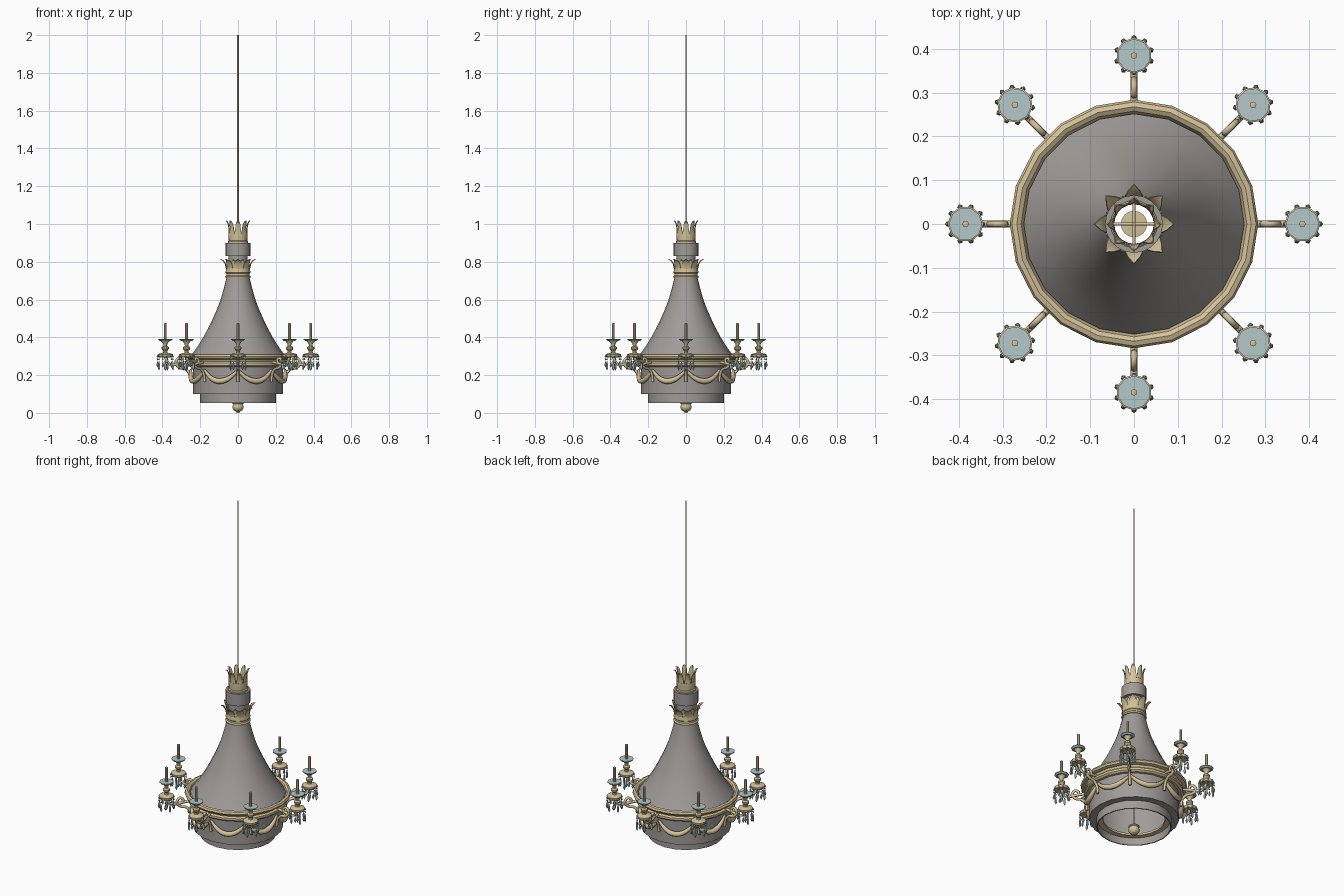
import bpy, bmesh, math
from mathutils import Matrix, Vector

if "Cube" in bpy.data.objects:
    bpy.data.objects.remove(bpy.data.objects["Cube"])

TAU = 2 * math.pi


def material(name, rgb):
    m = bpy.data.materials.new(name)
    m.diffuse_color = (*rgb, 1)
    m.use_nodes = True
    m.node_tree.nodes["Principled BSDF"].inputs["Base Color"].default_value = m.diffuse_color
    return m


GOLD = material("pale_gold", (0.66, 0.54, 0.32))
GREY = material("warm_grey", (0.35, 0.33, 0.315))
GLASS = material("blue_glass", (0.46, 0.58, 0.58))


def finish(name, bm, mat, angle=35):
    me = bpy.data.meshes.new(name)
    bm.to_mesh(me)
    bm.free()
    ob = bpy.data.objects.new(name, me)
    bpy.context.collection.objects.link(ob)
    me.materials.append(mat)
    bpy.ops.object.select_all(action='DESELECT')
    ob.select_set(True)
    bpy.context.view_layer.objects.active = ob
    bpy.ops.object.shade_smooth_by_angle(angle=math.radians(angle))
    return ob


def spin(bm, profile, n, at=(0, 0, 0), closed=False):
    """Revolve (radius, z) points about the z axis through `at`."""
    rings = []
    for r, z in profile:
        if r < 1e-6:
            rings.append([bm.verts.new((at[0], at[1], at[2] + z))] * n)
        else:
            rings.append([bm.verts.new((at[0] + r * math.cos(TAU * i / n),
                                        at[1] + r * math.sin(TAU * i / n), at[2] + z)) for i in range(n)])
    pairs = list(zip(rings, rings[1:])) + ([(rings[-1], rings[0])] if closed else [])
    for a, b in pairs:
        for i in range(n):
            j = (i + 1) % n
            quad = list(dict.fromkeys([a[i], a[j], b[j], b[i]]))
            bm.faces.new(quad)


def lathe(name, profile, mat, n=20, at=(0, 0, 0), closed=False):
    bm = bmesh.new()
    spin(bm, profile, n, at, closed)
    bmesh.ops.recalc_face_normals(bm, faces=bm.faces)
    return finish(name, bm, mat)


def tube(name, points, radii, mat, sides=6):
    """Sweep a round section along a list of points."""
    bm = bmesh.new()
    pts = [Vector(p) for p in points]
    rings = []
    side = None
    for k, p in enumerate(pts):
        t = (pts[min(k + 1, len(pts) - 1)] - pts[max(k - 1, 0)]).normalized()
        if side is None:
            side = t.orthogonal()
        side = (side - t * side.dot(t)).normalized()
        up = t.cross(side)
        rings.append([bm.verts.new(p + radii[k] * (side * math.cos(TAU * i / sides) + up * math.sin(TAU * i / sides)))
                      for i in range(sides)])
    for a, b in zip(rings, rings[1:]):
        for i in range(sides):
            j = (i + 1) % sides
            bm.faces.new((a[i], a[j], b[j], b[i]))
    bm.faces.new(rings[0])
    bm.faces.new(rings[-1])
    bmesh.ops.recalc_face_normals(bm, faces=bm.faces)
    return finish(name, bm, mat, 65)


def repeat(ob, count):
    """Turn linked copies of a part around the main axis."""
    for i in range(1, count):
        c = ob.copy()
        c.matrix_world = Matrix.Rotation(TAU * i / count, 4, 'Z')
        bpy.context.collection.objects.link(c)


def leaf(name, path, widths, turn=0):
    """Pointed leaf bending along (radius, z) points, with a raised midrib."""
    bm = bmesh.new()
    rows = [[bm.verts.new((r - 0.004 * abs(s), s * w, z)) for s in (-1, 0, 1)]
            for (r, z), w in zip(path, widths)]
    for a, b in zip(rows, rows[1:]):
        for k in (0, 1):
            bm.faces.new((a[k], a[k + 1], b[k + 1], b[k]))
    bmesh.ops.remove_doubles(bm, verts=bm.verts, dist=0.0005)
    bmesh.ops.solidify(bm, geom=bm.faces[:], thickness=0.003)
    bmesh.ops.rotate(bm, verts=bm.verts, matrix=Matrix.Rotation(turn, 3, 'Z'))
    bmesh.ops.recalc_face_normals(bm, faces=bm.faces)
    return finish(name, bm, GOLD)


def smooth_path(points, steps=4):
    """Catmull-Rom curve through the points."""
    p = [Vector(q) for q in points]
    p = [2 * p[0] - p[1]] + p + [2 * p[-1] - p[-2]]
    out = []
    for i in range(1, len(p) - 2):
        for k in range(steps):
            t = k / steps
            a, b, c, d = p[i - 1:i + 3]
            out.append(0.5 * (2 * b + (c - a) * t + (2 * a - 5 * b + 4 * c - d) * t * t + (3 * b - a - 3 * c + d) * t ** 3))
    return out + [p[-2]]


# Bell shade, collar and stepped drum (all open inside)
lathe("bell_shade", [(0.252, 0.30), (0.215, 0.35), (0.184, 0.40), (0.157, 0.45), (0.133, 0.50), (0.111, 0.55),
                     (0.092, 0.60), (0.075, 0.66), (0.060, 0.72), (0.052, 0.76)], GREY, 20)
lathe("neck", [(0.050, 0.74), (0.050, 0.83)], GREY)
lathe("collar", [(0.047, 0.83), (0.066, 0.83), (0.066, 0.90), (0.047, 0.90)], GREY, closed=True)
lathe("drum", [(0.245, 0.30), (0.239, 0.24), (0.239, 0.10), (0.200, 0.10), (0.200, 0.052),
               (0.194, 0.052), (0.194, 0.105), (0.233, 0.105), (0.233, 0.30)], GREY)

# Gold main ring, lower moulding and inner trim ring
lathe("main_ring", [(0.252, 0.292), (0.258, 0.306), (0.268, 0.312), (0.279, 0.308), (0.284, 0.298), (0.279, 0.288),
                    (0.262, 0.283), (0.250, 0.284)], GOLD, closed=True)
lathe("ring_band", [(0.240, 0.284), (0.262, 0.284), (0.256, 0.272), (0.264, 0.264), (0.264, 0.252),
                    (0.254, 0.244), (0.240, 0.244)], GOLD, closed=True)
lathe("inner_trim_ring", [(0.165, 0.095), (0.196, 0.095), (0.196, 0.107), (0.165, 0.107)], GOLD, closed=True)

# Hanging rod and bottom ball
lathe("hanging_rod", [(0, 0.04), (0.004, 0.04), (0.004, 2.0), (0, 2.0)], GOLD, 6)
lathe("bottom_ball", [(0, 0), (0.010, 0.002), (0.012, 0.008), (0.022, 0.013), (0.029, 0.024), (0.030, 0.034),
                      (0.025, 0.046), (0.030, 0.050), (0.030, 0.055), (0, 0.058)], GOLD, 16)

# Top crown with its leaves and cross bars
lathe("top_crown", [(0.045, 0.895), (0.054, 0.895), (0.054, 0.908), (0.049, 0.912), (0.051, 0.955),
                    (0.047, 0.955)], GOLD, closed=True)
repeat(leaf("top_leaf", [(0.051, 0.94), (0.050, 0.97), (0.053, 0.995), (0.060, 1.012), (0.067, 1.016)],
            [0.020, 0.015, 0.013, 0.009, 0.0]), 8)
for k in (0, 1):
    a = k * math.pi / 2
    d = Vector((math.cos(a), math.sin(a), 0)) * 0.05
    z = Vector((0, 0, 0.945))
    tube("crown_cross_bar", [z - d, z + d], [0.004, 0.004], GOLD)

# Lower crown with two rows of leaves
lathe("lower_crown_band", [(0.054, 0.715), (0.066, 0.715), (0.068, 0.722), (0.062, 0.728), (0.062, 0.738),
                           (0.066, 0.742), (0.062, 0.775), (0.050, 0.775)], GOLD, closed=True)
repeat(leaf("long_leaf", [(0.062, 0.735), (0.064, 0.765), (0.070, 0.788), (0.081, 0.805), (0.096, 0.813)],
            [0.017, 0.021, 0.020, 0.014, 0.0]), 8)
repeat(leaf("short_leaf", [(0.060, 0.74), (0.061, 0.77), (0.064, 0.795), (0.074, 0.812)],
            [0.017, 0.019, 0.014, 0.0], math.pi / 8), 8)

# Swags draped between the arms
swag, radii = [], []
for k in range(13):
    t = k / 12
    a = t * TAU / 8
    sag = 1 - (2 * t - 1) ** 2
    r = 0.249 + 0.006 * sag
    swag.append((r * math.cos(a), r * math.sin(a), 0.228 - 0.060 * sag))
    radii.append(0.006 + 0.009 * sag)
repeat(tube("swag", swag, radii, GOLD, 8), 8)

# Arms: scroll against the drum, and the branch to the candle holder
scroll = smooth_path([(0.250, 0, 0.165), (0.256, 0, 0.205), (0.277, 0, 0.232), (0.310, 0, 0.240), (0.330, 0, 0.264),
                      (0.315, 0, 0.289), (0.295, 0, 0.280), (0.298, 0, 0.262)], 3)
repeat(tube("arm_scroll", scroll, [0.008] * len(scroll), GOLD), 8)
branch = smooth_path([(0.262, 0, 0.268), (0.300, 0, 0.262), (0.340, 0, 0.255), (0.370, 0, 0.264), (0.385, 0, 0.300)], 3)
repeat(tube("arm_branch", branch, [0.008] * len(branch), GOLD), 8)

# Candle holders: gold baluster, glass pan and candle
C = (0.385, 0, 0)
repeat(lathe("candle_holder", [(0, 0.292), (0.037, 0.295), (0.041, 0.302), (0.041, 0.310), (0.030, 0.314),
                               (0.012, 0.318), (0.010, 0.328), (0.019, 0.338), (0.019, 0.348), (0.009, 0.354),
                               (0.011, 0.366), (0.024, 0.382), (0, 0.384)], GOLD, 10, C), 8)
repeat(lathe("glass_pan", [(0, 0.381), (0.030, 0.381), (0.038, 0.388), (0.038, 0.392), (0, 0.392)], GLASS, 10, C), 8)
repeat(lathe("candle", [(0.0075, 0.390), (0.0075, 0.474), (0, 0.476)], GOLD, 8, C), 8)

# Crystal drops hanging round each holder, alternating long and short
bm = bmesh.new()
for i in range(10):
    a = TAU * i / 10
    at = (C[0] + 0.0405 * math.cos(a), 0.0405 * math.sin(a), 0)
    low = 0.224 if i % 2 else 0.238
    spin(bm, [(0, 0.307), (0.0055, 0.300), (0, 0.291)], 5, at)
    spin(bm, [(0, 0.291), (0.005, 0.285), (0, 0.277)], 5, at)
    spin(bm, [(0, 0.277), (0.0045, 0.262), (0.0068, low + 0.014), (0, low)], 5, at)
spin(bm, [(0, 0.294), (0.005, 0.262), (0.008, 0.236), (0, 0.222)], 6, C)
bmesh.ops.recalc_face_normals(bm, faces=bm.faces)
repeat(finish("crystal_drops", bm, GLASS, 20), 8)
